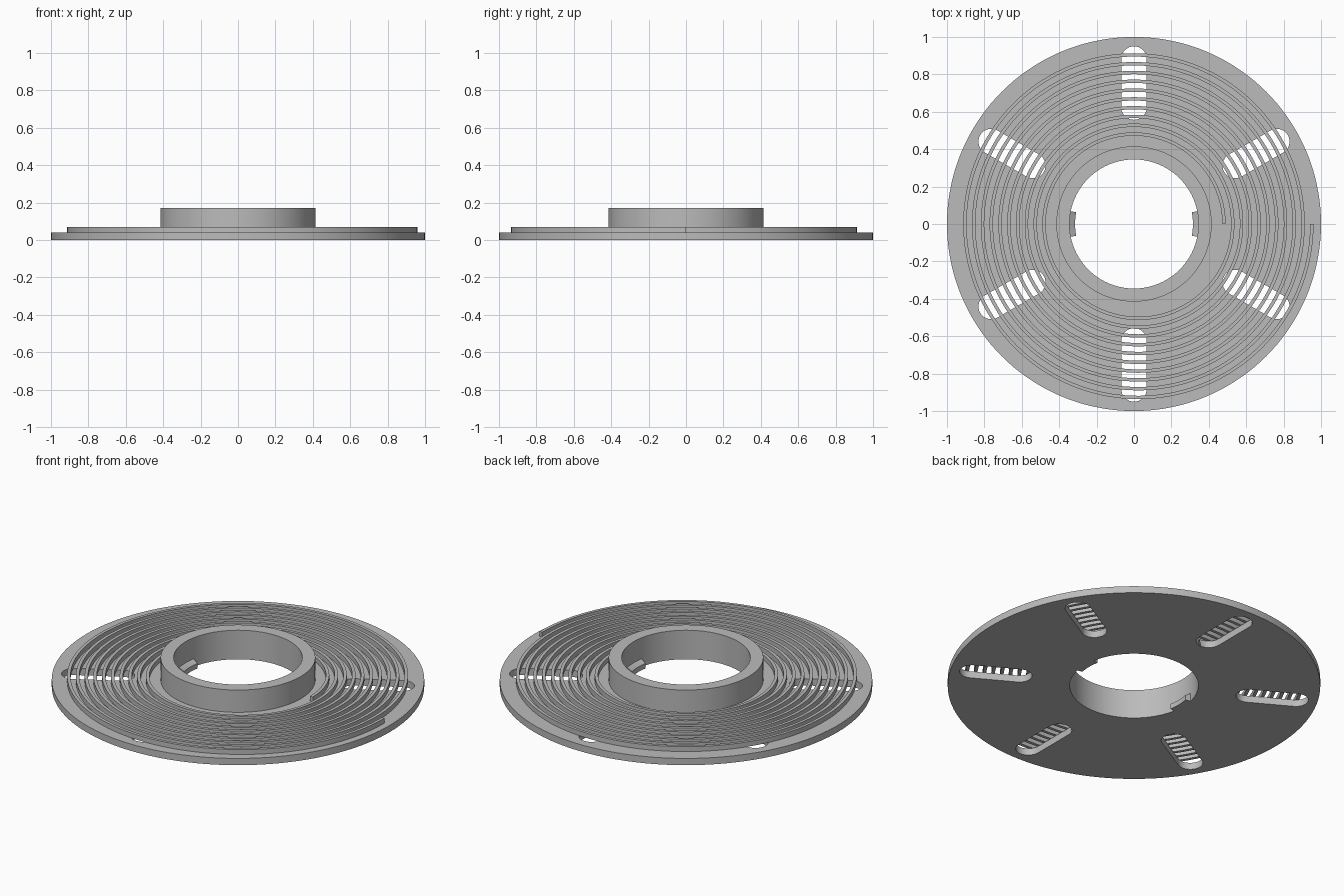
import bpy, bmesh
from math import sin, cos, pi, radians

cube = bpy.data.objects.get("Cube")
if cube:
    bpy.data.objects.remove(cube)

grey = bpy.data.materials.new("plain grey")
grey.use_nodes = True
colour = (0.5, 0.5, 0.5, 1)
grey.diffuse_color = colour
grey.node_tree.nodes["Principled BSDF"].inputs["Base Color"].default_value = colour


def sweep(name, rings, closed):
    """Skin a list of equal cross-sections; cap the ends unless closed."""
    bm = bmesh.new()
    loops = [[bm.verts.new(p) for p in ring] for ring in rings]
    n = len(loops[0])
    for i in range(len(loops) if closed else len(loops) - 1):
        a, b = loops[i], loops[(i + 1) % len(loops)]
        for j in range(n):
            k = (j + 1) % n
            bm.faces.new((a[j], b[j], b[k], a[k]))
    if not closed:
        bm.faces.new(loops[0])
        bm.faces.new(loops[-1][::-1])
    bmesh.ops.recalc_face_normals(bm, faces=bm.faces[:])
    mesh = bpy.data.meshes.new(name)
    bm.to_mesh(mesh)
    bm.free()
    mesh.materials.append(grey)
    obj = bpy.data.objects.new(name, mesh)
    bpy.context.collection.objects.link(obj)
    return obj


def section(profile, angle, centre=0):
    return [(centre + r * cos(angle), r * sin(angle), z) for r, z in profile]


def smooth(obj):
    bpy.ops.object.select_all(action="DESELECT")
    obj.select_set(True)
    bpy.context.view_layer.objects.active = obj
    bpy.ops.object.shade_smooth_by_angle(angle=radians(30))


# Flat disc and raised hub, turned from one profile
DISC_TOP, HUB_TOP, BORE = 0.04, 0.172, 0.345
profile = [(BORE, 0), (1, 0), (1, DISC_TOP), (0.415, DISC_TOP),
           (0.415, HUB_TOP), (BORE, HUB_TOP)]
STEPS = 144
plate = sweep("plate_and_hub", [section(profile, 2 * pi * i / STEPS) for i in range(STEPS)], True)

# Six rounded radial slots through the disc
HALF, INNER, OUTER = 0.068, 0.625, 0.882
for s in range(6):
    turn = radians(30 + 60 * s)
    outline = []
    for centre, start in ((OUTER, -pi / 2), (INNER, pi / 2)):
        for i in range(17):
            a = start + pi * i / 16
            u, v = centre + HALF * cos(a), HALF * sin(a)
            outline.append((u * cos(turn) - v * sin(turn), u * sin(turn) + v * cos(turn)))
    cutter = sweep("slot_cutter", [[(x, y, z) for x, y in outline] for z in (-0.1, 0.1)], False)
    cutter.hide_render = True
    cutter.hide_viewport = True
    cut = plate.modifiers.new("slot", "BOOLEAN")
    cut.operation = "DIFFERENCE"
    cut.solver = "EXACT"
    cut.object = cutter

# Apply the cuts, then drop the cutters
graph = bpy.context.evaluated_depsgraph_get()
result = bpy.data.meshes.new_from_object(plate.evaluated_get(graph))
plate.modifiers.clear()
plate.data = result
for obj in [o for o in bpy.data.objects if o.name.startswith("slot_cutter")]:
    bpy.data.objects.remove(obj)
smooth(plate)

# Scroll ridge: half circles about two alternating centres, bridging the slots
PITCH, WIDTH, RIDGE_TOP = 0.047, 0.018, 0.069
rings = []
for half in range(20):
    radius = 0.96 - PITCH / 2 * (half + 1)
    centre = PITCH / 2 if half % 2 == 0 else 0
    ridge = [(radius - WIDTH, DISC_TOP), (radius, DISC_TOP),
             (radius, RIDGE_TOP), (radius - WIDTH, RIDGE_TOP)]
    for i in range(0 if half == 0 else 1, 73):
        rings.append(section(ridge, -pi * (half + i / 72), centre))
smooth(sweep("scroll_ridge", rings, False))

# Two wedge-topped tabs inside the bore
tab = [(BORE + 0.005, 0), (0.315, 0), (0.315, 0.03), (BORE + 0.005, 0.05)]
for name, middle in (("left_tab", 0), ("right_tab", pi)):
    smooth(sweep(name, [section(tab, middle + 0.2 * (i / 6 - 1)) for i in range(13)], False))
